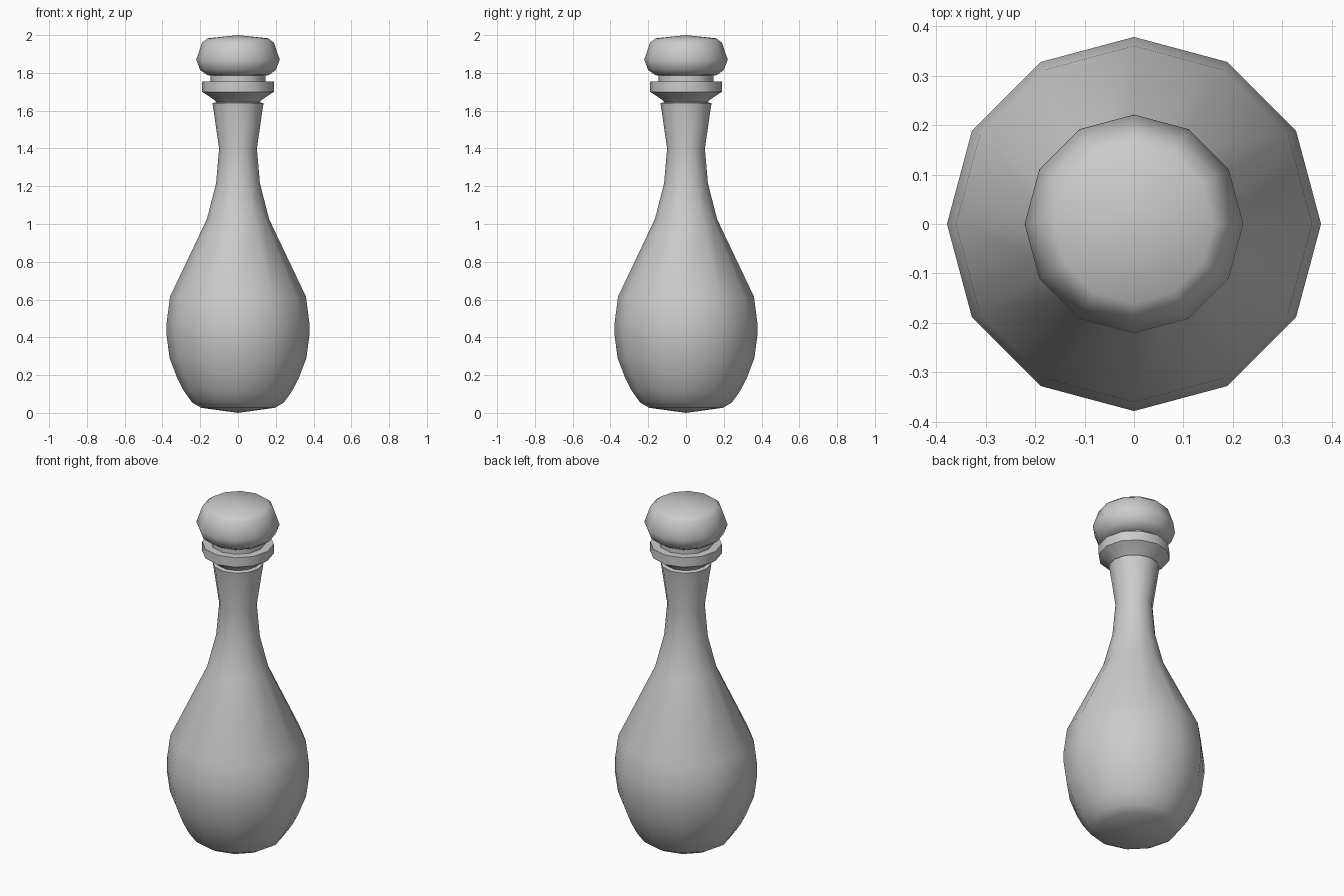
import bpy, bmesh, math

if "Cube" in bpy.data.objects:
    bpy.data.objects.remove(bpy.data.objects["Cube"])

SIDES = 12


def lathe(name, profile):
    """Revolve (radius, height) points; radius 0 closes to a pole."""
    bm = bmesh.new()
    rings = []
    for r, z in profile:
        if r == 0:
            rings.append([bm.verts.new((0, 0, z))] * SIDES)
        else:
            rings.append([bm.verts.new((r * math.cos(2 * math.pi * i / SIDES),
                                        r * math.sin(2 * math.pi * i / SIDES), z))
                          for i in range(SIDES)])
    for low, high in zip(rings, rings[1:]):
        for i in range(SIDES):
            j = (i + 1) % SIDES
            corners = list(dict.fromkeys((low[i], low[j], high[j], high[i])))
            bm.faces.new(corners)
    bmesh.ops.recalc_face_normals(bm, faces=bm.faces)
    mesh = bpy.data.meshes.new(name)
    bm.to_mesh(mesh)
    bm.free()
    obj = bpy.data.objects.new(name, mesh)
    bpy.context.collection.objects.link(obj)
    bpy.ops.object.select_all(action='DESELECT')
    obj.select_set(True)
    bpy.context.view_layer.objects.active = obj
    bpy.ops.object.shade_smooth_by_angle(angle=math.radians(40))
    return obj


# Bulbous body, flared neck and collar ring
lathe("bottle", [
    (0, 0.0), (0.195, 0.027), (0.243, 0.055), (0.286, 0.115), (0.32, 0.18),
    (0.362, 0.29), (0.378, 0.41), (0.378, 0.475), (0.36, 0.615),
    (0.165, 1.025), (0.116, 1.215), (0.10, 1.40), (0.135, 1.64),
    (0.115, 1.645), (0.13, 1.66), (0.19, 1.70), (0.19, 1.755), (0, 1.755)])

# Mushroom stopper with a short stem
lathe("stopper", [
    (0, 1.74), (0.145, 1.74), (0.145, 1.785), (0.165, 1.79), (0.20, 1.815),
    (0.221, 1.87), (0.19, 1.96), (0.16, 1.983), (0, 2.0)])
